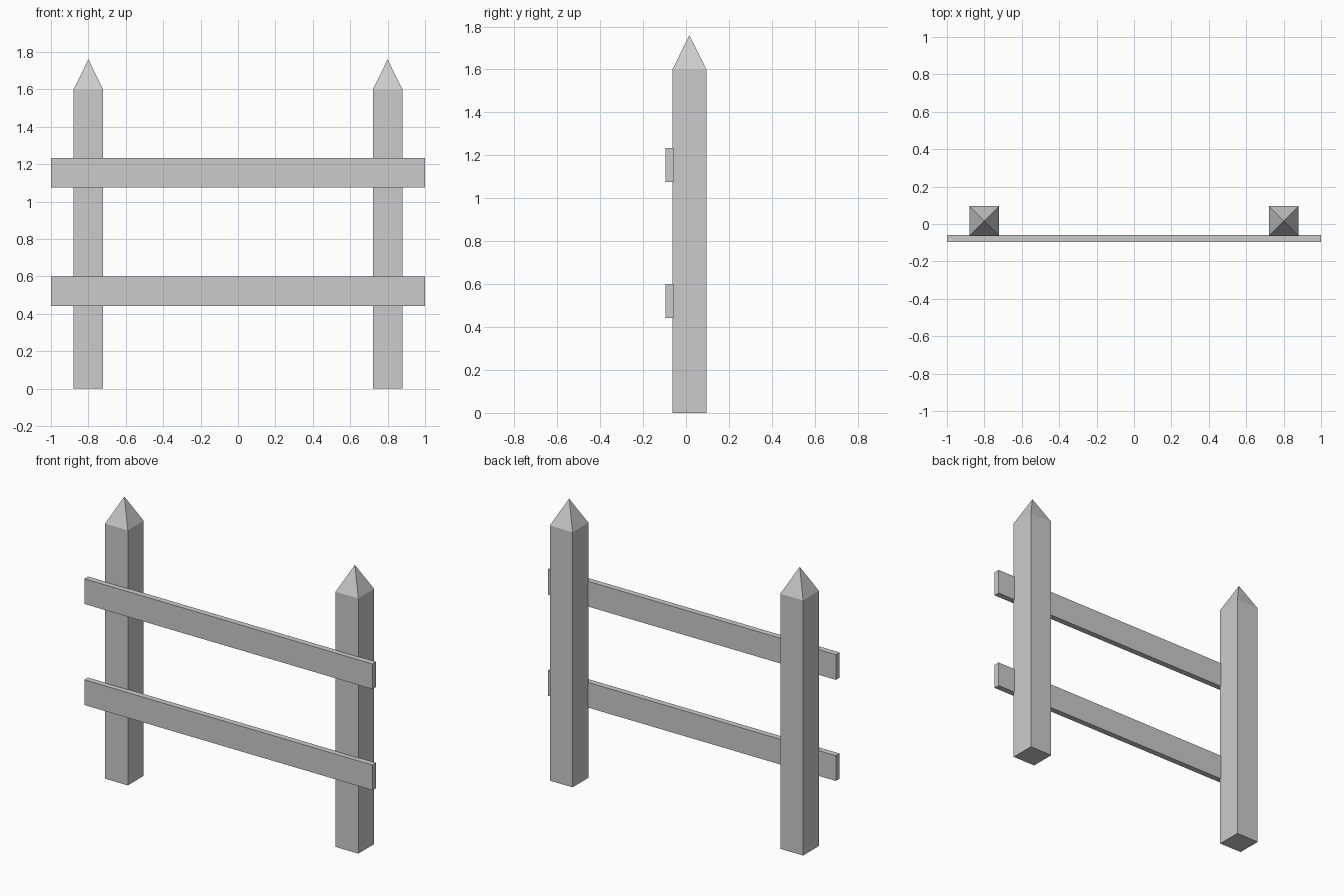
import bpy, bmesh
from mathutils import Matrix, Vector

if "Cube" in bpy.data.objects:
    bpy.data.objects.remove(bpy.data.objects["Cube"])


def box(bm, size, centre):
    m = Matrix.Translation(centre) @ Matrix.Diagonal((*size, 1))
    bmesh.ops.create_cube(bm, size=1, matrix=m)


def finish(bm, name):
    mesh = bpy.data.meshes.new(name)
    bm.to_mesh(mesh)
    bm.free()
    bpy.context.collection.objects.link(bpy.data.objects.new(name, mesh))


W = 0.158          # post width and rail height
POST_Y = 0.016
SHOULDER, TIP = 1.60, 1.76

# Square posts with pyramid points
for side, x in (("left", -0.8), ("right", 0.8)):
    bm = bmesh.new()
    box(bm, (W, W, SHOULDER), (x, POST_Y, SHOULDER / 2))
    bm.normal_update()
    top = max(bm.faces, key=lambda f: f.calc_center_median().z)
    poked = bmesh.ops.poke(bm, faces=[top])
    poked["verts"][0].co = Vector((x, POST_Y, TIP))
    bm.normal_update()
    finish(bm, f"{side}_post")

# Rails slightly let into the front of the posts
for name, z in (("lower_rail", 0.521), ("upper_rail", 1.155)):
    bm = bmesh.new()
    box(bm, (2.0, 0.037, W), (0, -0.0765, z))
    finish(bm, name)
